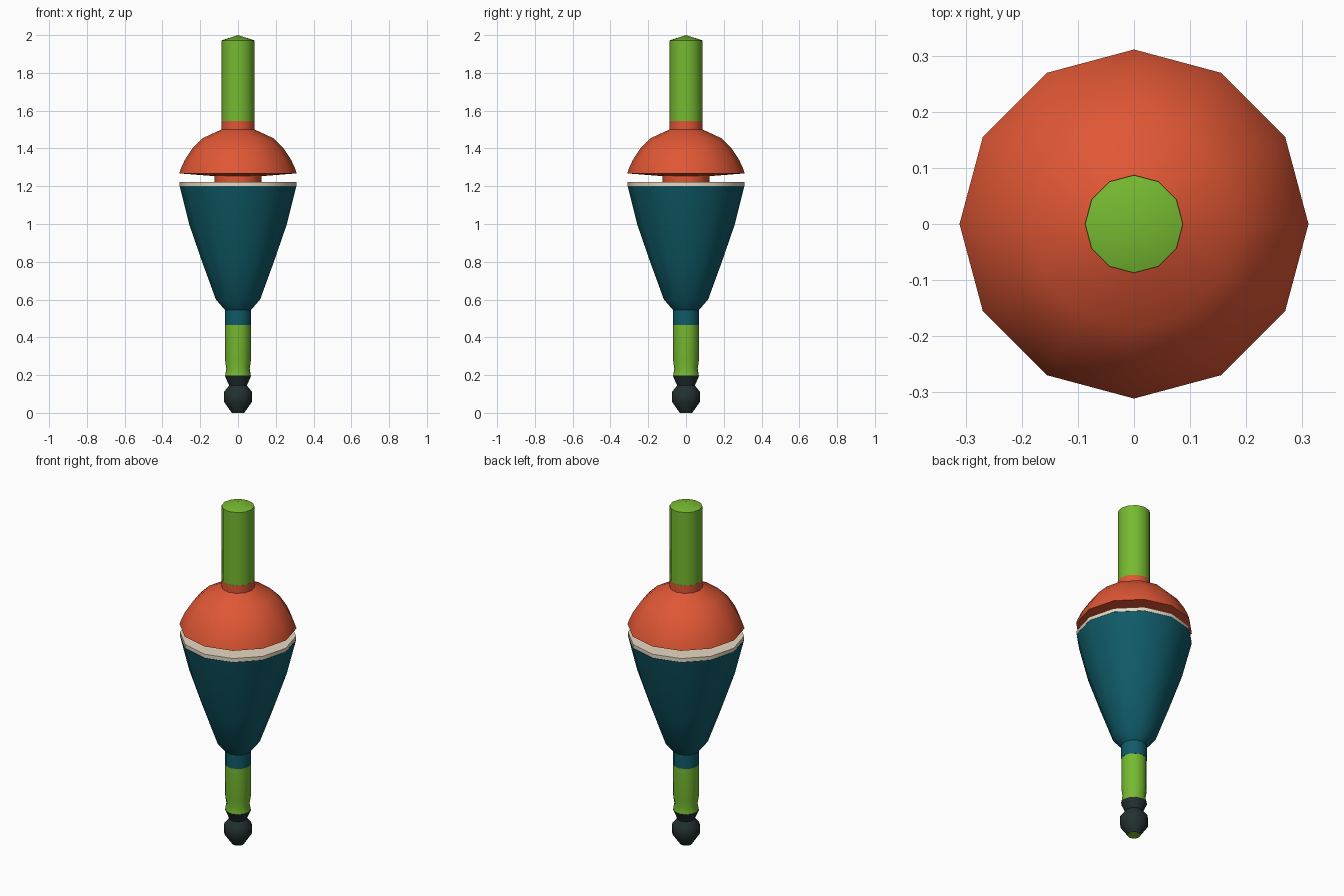
import bpy, bmesh, math

if "Cube" in bpy.data.objects:
    bpy.data.objects.remove(bpy.data.objects["Cube"])

SIDES = 12


def material(name, rgb):
    m = bpy.data.materials.new(name)
    m.diffuse_color = (*rgb, 1)
    m.use_nodes = True
    m.node_tree.nodes["Principled BSDF"].inputs["Base Color"].default_value = m.diffuse_color
    return m


green = material("lime green", (0.18, 0.49, 0.03))
orange = material("orange red", (0.74, 0.095, 0.035))
teal = material("deep teal", (0.005, 0.105, 0.14))
cream = material("cream", (0.82, 0.70, 0.55))
black = material("charcoal", (0.017, 0.03, 0.03))


def lathe(name, profile, mat, cap_bottom=True, cap_top=True, angle=40):
    """Revolve (radius, height) points, listed bottom to top, around z."""
    bm = bmesh.new()
    rings = []
    for r, z in profile:
        if r == 0:
            rings.append([bm.verts.new((0, 0, z))] * SIDES)
        else:
            rings.append([bm.verts.new((r * math.cos(math.tau * i / SIDES),
                                        r * math.sin(math.tau * i / SIDES), z))
                          for i in range(SIDES)])
    for low, high in zip(rings, rings[1:]):
        for i in range(SIDES):
            j = (i + 1) % SIDES
            quad = [low[i], low[j], high[j], high[i]]
            bm.faces.new(list(dict.fromkeys(quad)))
    if cap_bottom and profile[0][0] > 0:
        bm.faces.new(rings[0][::-1])
    if cap_top and profile[-1][0] > 0:
        bm.faces.new(rings[-1])
    bmesh.ops.recalc_face_normals(bm, faces=bm.faces)
    mesh = bpy.data.meshes.new(name)
    bm.to_mesh(mesh)
    bm.free()
    mesh.materials.append(mat)
    obj = bpy.data.objects.new(name, mesh)
    bpy.context.collection.objects.link(obj)
    bpy.ops.object.select_all(action='DESELECT')
    obj.select_set(True)
    bpy.context.view_layer.objects.active = obj
    bpy.ops.object.shade_smooth_by_angle(angle=math.radians(angle))
    return obj


# Rubber foot with a bulb and flared lip
lathe("rubber_foot", [(0.035, 0.003), (0.075, 0.06), (0.075, 0.11),
                      (0.047, 0.145), (0.07, 0.197)], black)
# Green plug visible at the very bottom of the foot
lathe("stem_end", [(0.034, 0.0), (0.034, 0.02)], green)
# Lower stem with a pinched groove
lathe("lower_stem", [(0.068, 0.198), (0.062, 0.235), (0.068, 0.275),
                     (0.068, 0.466)], green)
# Tapered float body
lathe("float_body", [(0.069, 0.464), (0.069, 0.545), (0.117, 0.60),
                     (0.19, 0.80), (0.259, 1.0), (0.309, 1.20)], teal)
# Pale disc on top of the body
lathe("rim_disc", [(0.309, 1.201), (0.309, 1.222)], cream)
# Neck between the body and the cap
lathe("neck", [(0.124, 1.222), (0.124, 1.262)], orange)
# Domed cap with its collar
lathe("cap", [(0.12, 1.253), (0.311, 1.268), (0.302, 1.295), (0.281, 1.34),
              (0.242, 1.40), (0.186, 1.455), (0.088, 1.50),
              (0.088, 1.545)], orange)
# Upper stem with a shallow conical tip
lathe("upper_stem", [(0.087, 1.544), (0.087, 1.972), (0, 2.0)], green)
